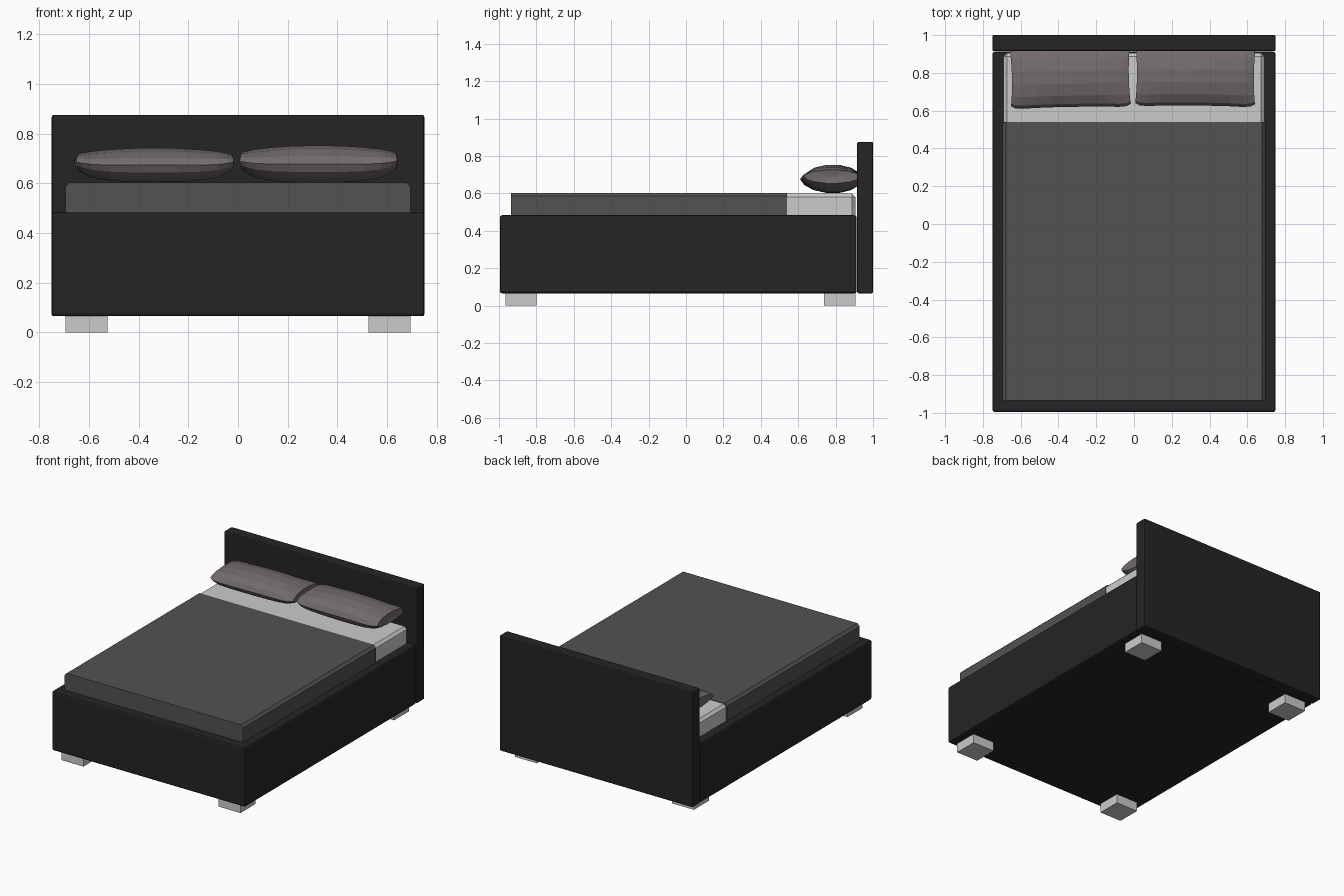
import bpy, bmesh, math
from mathutils import Matrix

if "Cube" in bpy.data.objects:
    bpy.data.objects.remove(bpy.data.objects["Cube"])


def material(name, rgb):
    m = bpy.data.materials.new(name)
    m.diffuse_color = (*rgb, 1)
    m.use_nodes = True
    m.node_tree.nodes["Principled BSDF"].inputs["Base Color"].default_value = m.diffuse_color
    return m


def make(name, bm, mat=None):
    bmesh.ops.recalc_face_normals(bm, faces=bm.faces)
    me = bpy.data.meshes.new(name)
    bm.to_mesh(me)
    bm.free()
    ob = bpy.data.objects.new(name, me)
    bpy.context.collection.objects.link(ob)
    if mat:
        me.materials.append(mat)
    return ob


def box(name, lo, hi, mat=None, bevel=0, segments=1, pick=None):
    """Box between two corners; pick chooses which edges get bevelled."""
    bm = bmesh.new()
    bmesh.ops.create_cube(bm, size=1)
    for v in bm.verts:
        v.co = [l + (c + 0.5) * (h - l) for l, h, c in zip(lo, hi, v.co)]
    if bevel:
        edges = [e for e in bm.edges
                 if pick is None or pick((e.verts[0].co + e.verts[1].co) / 2)]
        bmesh.ops.bevel(bm, geom=edges, offset=bevel, segments=segments,
                        profile=0.5, affect='EDGES')
    return make(name, bm, mat)


dark = material("dark_upholstery", (0.018, 0.018, 0.018))
grey = material("blanket_grey", (0.085, 0.085, 0.085))
mauve = material("pillow_mauve", (0.17, 0.145, 0.155))

# Upholstered base and headboard
box("bed_base", (-0.75, -0.995, 0.065), (0.75, 0.912, 0.483), dark, 0.012, 2)
box("headboard", (-0.75, 0.915, 0.065), (0.75, 1.0, 0.875), dark, 0.008, 2)

# Four block feet
for sx, xn in ((-1, "left"), (1, "right")):
    for y, yn in ((-0.882, "front"), (0.822, "back")):
        x = sx * 0.61
        box(f"{yn}_{xn}_foot", (x - 0.085, y - 0.083, 0), (x + 0.085, y + 0.083, 0.075))

# Mattress: chamfered along the top sides, top back and back corners
box("mattress", (-0.69, -0.93, 0.45), (0.69, 0.905, 0.599), None, 0.018, 1,
    lambda c: (c.z > 0.59 and (abs(c.x) > 0.6 or c.y > 0.9))
    or (c.y > 0.9 and abs(c.x) > 0.6))

# Blanket: square at front and back, chamfered along the sides
box("blanket", (-0.695, -0.935, 0.46), (0.695, 0.54, 0.603), grey, 0.018, 1,
    lambda c: c.z > 0.6 and abs(c.x) > 0.6)


def pillow(name, cx, cy, cz, hx, hy, hz, turn):
    """Cushion lofted from lens-shaped rings, with hollow ends."""
    # position along length, depth scale, thickness scale, lift
    half = [(0, 0.97, 1, 0), (0.3, 0.97, 0.98, 0), (0.58, 0.98, 0.9, 0),
            (0.8, 1.0, 0.76, 0.003), (0.93, 0.98, 0.6, 0.008), (1, 0.91, 0.47, 0.012)]
    stations = [(-t, a, b, c) for t, a, b, c in half[:0:-1]] + half
    n = 14
    bm = bmesh.new()
    rings = []
    for t, sy, sz, lift in stations:
        ring = []
        for i in range(n):
            a = 2 * math.pi * i / n
            c, s = math.cos(a), math.sin(a)
            # corners stick out past the middle of each end
            x = t * hx * (1 - 0.025 * s * s * (abs(t) > 0.9))
            ring.append(bm.verts.new((x, c * hy * sy,
                        lift + hz * sz * math.copysign(abs(s) ** 1.05, s))))
        rings.append(ring)
    for r, q in zip(rings, rings[1:]):
        for i in range(n):
            j = (i + 1) % n
            bm.faces.new((r[i], r[j], q[j], q[i]))
    for ring, s in ((rings[0], -1), (rings[-1], 1)):
        hub = bm.verts.new((s * hx * 0.95, 0, 0.012))
        for i in range(n):
            bm.faces.new((ring[i], ring[(i + 1) % n], hub))
    bm.transform(Matrix.Translation((cx, cy, cz)) @ Matrix.Rotation(turn, 4, 'Z'))
    return make(name, bm, mauve)


# Two pillows resting against the headboard
pillow("left_pillow", -0.337, 0.778, 0.673, 0.317, 0.163, 0.071, 0.02)
pillow("right_pillow", 0.325, 0.785, 0.677, 0.317, 0.163, 0.077, -0.01)
